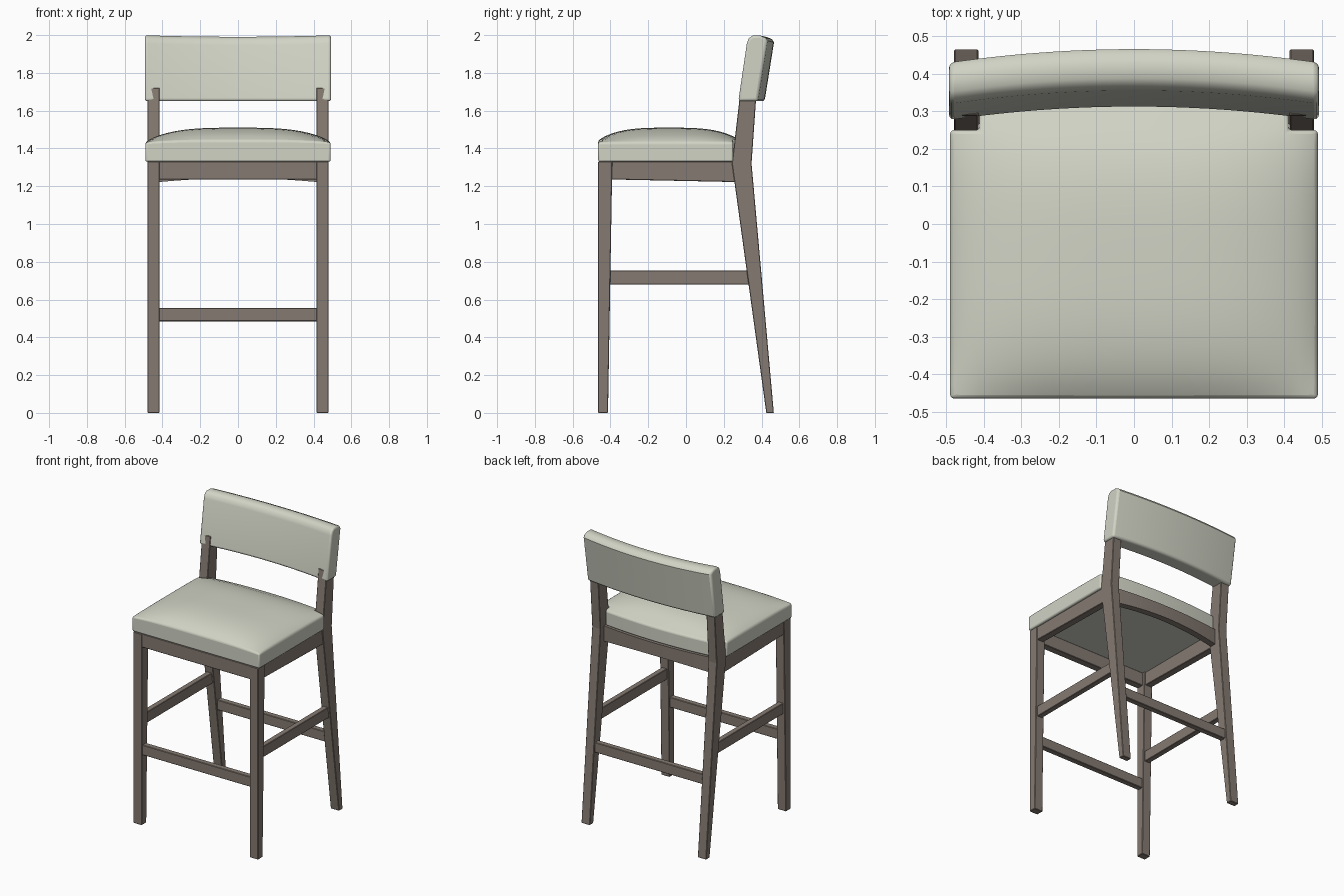
import bpy, bmesh

if "Cube" in bpy.data.objects:
    bpy.data.objects.remove(bpy.data.objects["Cube"], do_unlink=True)


def material(name, rgb):
    m = bpy.data.materials.new(name)
    m.use_nodes = True
    m.diffuse_color = (*rgb, 1)
    node = m.node_tree.nodes["Principled BSDF"]
    node.inputs["Base Color"].default_value = (*rgb, 1)
    node.inputs["Roughness"].default_value = 0.6
    return m


wood = material("grey brown wood", (0.235, 0.195, 0.167))
fabric = material("cream upholstery", (0.64, 0.655, 0.56))


def finish(name, bm, mat, bevel=0.0, segments=1):
    """Turn a bmesh into an object with optional softened edges."""
    bmesh.ops.recalc_face_normals(bm, faces=bm.faces)
    mesh = bpy.data.meshes.new(name)
    bm.to_mesh(mesh)
    bm.free()
    ob = bpy.data.objects.new(name, mesh)
    bpy.context.collection.objects.link(ob)
    mesh.materials.append(mat)
    if bevel:
        mod = ob.modifiers.new("Soft edges", 'BEVEL')
        mod.width = bevel
        mod.segments = segments
        mod.limit_method = 'ANGLE'
        mod.angle_limit = 0.85
    return ob


def smooth(ob):
    bpy.ops.object.select_all(action='DESELECT')
    ob.select_set(True)
    bpy.context.view_layer.objects.active = ob
    bpy.ops.object.shade_smooth_by_angle(angle=0.7)


def loft(name, rings, mat, **kw):
    """Skin a list of equal-length rings and cap both ends."""
    bm = bmesh.new()
    rows = [[bm.verts.new(p) for p in ring] for ring in rings]
    n = len(rows[0])
    for a, b in zip(rows, rows[1:]):
        for i in range(n):
            j = (i + 1) % n
            bm.faces.new((a[i], a[j], b[j], b[i]))
    bm.faces.new(rows[0])
    bm.faces.new(rows[-1])
    return finish(name, bm, mat, **kw)


def prism(name, profile, x0, x1):
    """Side profile (y, z) extruded across x."""
    return loft(name, [[(x, y, z) for y, z in profile] for x in (x0, x1)], wood, bevel=0.003)


def box(name, x0, x1, y0, y1, z0, z1):
    return prism(name, [(y0, z0), (y1, z0), (y1, z1), (y0, z1)], x0, x1)


# Legs, side rails and side stretchers, mirrored left and right
front_leg = [(-0.465, 0), (-0.413, 0), (-0.39, 1.33), (-0.465, 1.33)]
back_leg = [(0.425, 0), (0.465, 0), (0.347, 1.32), (0.375, 1.72), (0.29, 1.72), (0.243, 1.32)]
side_rail = [(-0.4, 1.236), (0.27, 1.222), (0.27, 1.33), (-0.4, 1.33)]
for side, s in (("left", 1), ("right", -1)):
    prism("front_leg_" + side, front_leg, s * 0.415, s * 0.48)
    prism("back_leg_" + side, back_leg, s * 0.415, s * 0.48)
    prism("side_rail_" + side, side_rail, s * 0.425, s * 0.475)
    box("side_stretcher_" + side, s * 0.428, s * 0.467, -0.41, 0.345, 0.68, 0.755)

# Front rail and cross stretchers
box("front_rail", -0.42, 0.42, -0.46, -0.41, 1.236, 1.33)
box("front_stretcher", -0.42, 0.42, -0.455, -0.415, 0.485, 0.555)
box("back_stretcher", -0.42, 0.42, 0.367, 0.407, 0.485, 0.555)

# Back rail, bowed backwards with an arched lower edge
rings = []
for i in range(17):
    t = i / 8 - 1
    bow = 1 - t * t
    y, z = 0.265 + 0.03 * bow, 1.222 + 0.02 * bow
    rings.append([(0.42 * t, y, z), (0.42 * t, y + 0.045, z),
                  (0.42 * t, y + 0.045, 1.33), (0.42 * t, y, 1.33)])
smooth(loft("back_rail", rings, wood))

# Seat cushion: domed grid with rear corners notched around the legs
N = 20
half, notch, front, rear = 0.49, 0.412, -0.465, 0.25
inner = [notch * (2 * i / N - 1) for i in range(N + 1)]
xs = [-half, -0.47, -0.44] + inner + [0.44, 0.47, half]
ys = [front + (rear - front) * i / N for i in range(N + 1)] + [0.3]


def dome(x, y):
    u = abs(x) / half
    v = abs((y + 0.09) / 0.385)
    return 1.432 + 0.078 * max(0, 1 - u ** 3.2) ** 0.8 * max(0, 1 - min(v, 1) ** 3.2) ** 0.8


bm = bmesh.new()
cache = {}


def seat_vert(i, j):
    if (i, j) not in cache:
        x, y = xs[i], ys[j]
        z = dome(x, y)
        if j == N + 1:
            y += 0.025 * (1 - (x / notch) ** 2)
        cache[i, j] = bm.verts.new((x, y, z))
    return cache[i, j]


for j in range(len(ys) - 1):
    for i in range(len(xs) - 1):
        if j == N and abs(xs[i] + xs[i + 1]) / 2 > notch:
            continue
        bm.faces.new([seat_vert(i, j), seat_vert(i + 1, j),
                      seat_vert(i + 1, j + 1), seat_vert(i, j + 1)])
rim = [e for e in bm.edges if e.is_boundary]
ext = bmesh.ops.extrude_edge_only(bm, edges=rim)["geom"]
for v in ext:
    if isinstance(v, bmesh.types.BMVert):
        v.co.z = 1.33
bottom = [e for e in ext if isinstance(e, bmesh.types.BMEdge) and e.is_boundary]
bmesh.ops.contextual_create(bm, geom=bottom)
smooth(finish("seat_cushion", bm, fabric, bevel=0.01, segments=3))

# Backrest: leaning rounded section swept along a shallow curve
section = [(0.275, 1.65), (0.32, 1.955), (0.33, 1.983), (0.352, 1.999), (0.392, 1.998),
           (0.42, 1.986), (0.43, 1.97), (0.38, 1.65)]
rings = []
for i in range(25):
    t = i / 12 - 1
    bow = 1 - t * t
    rings.append([(0.493 * t, y + 0.036 * bow, z - (0.008 * bow if z > 1.9 else 0))
                  for y, z in section])
smooth(loft("backrest", rings, fabric, bevel=0.014, segments=3))
